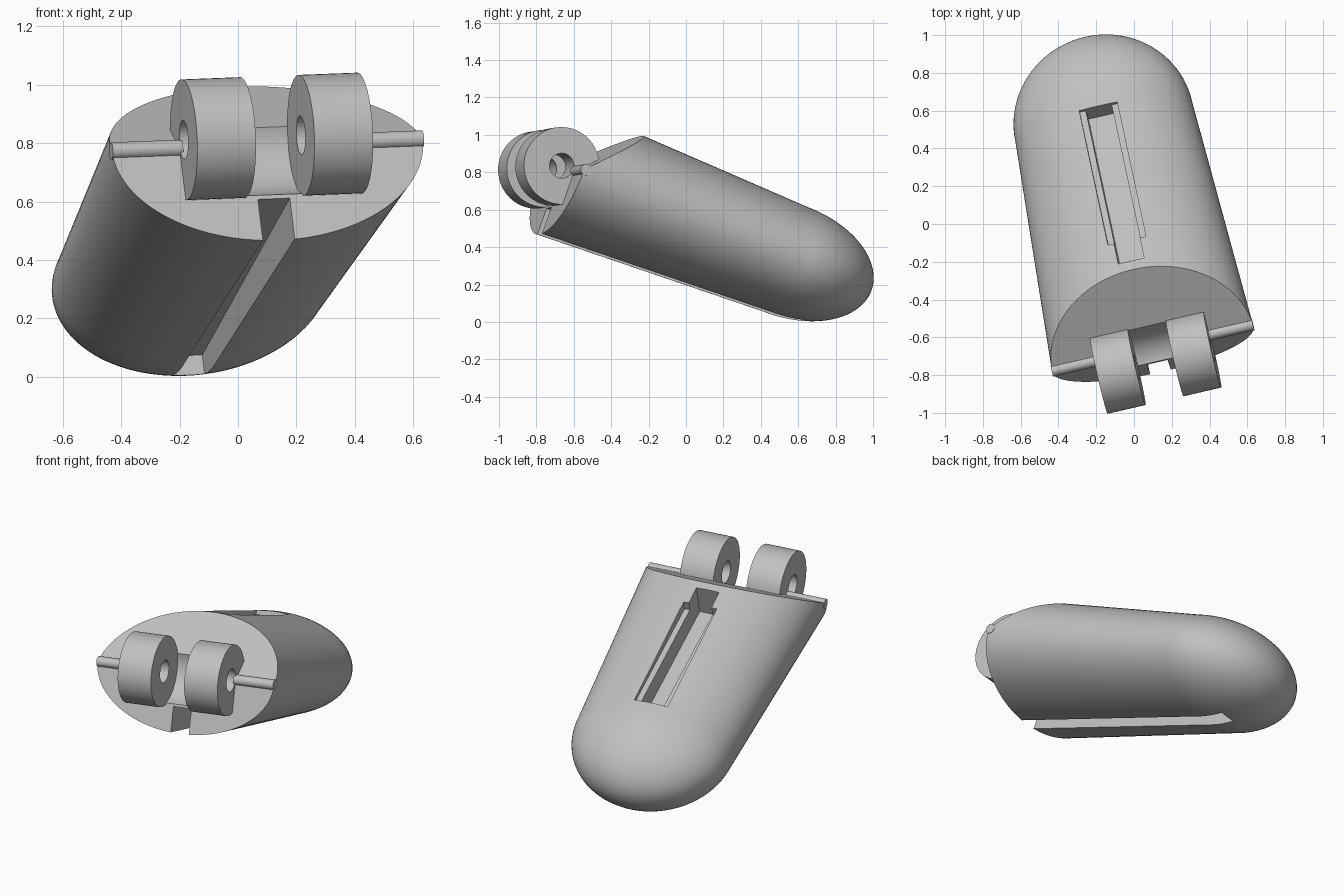
import bpy, bmesh, math
from mathutils import Matrix, Vector

if "Cube" in bpy.data.objects:
    bpy.data.objects.remove(bpy.data.objects["Cube"], do_unlink=True)

# Single grey finish
grey = bpy.data.materials.new("plain grey")
grey.use_nodes = True
COLOUR = (0.53, 0.53, 0.53, 1)
grey.diffuse_color = COLOUR
grey.node_tree.nodes["Principled BSDF"].inputs["Base Color"].default_value = COLOUR

# Tilted frame: x along the hinge, y along the body, z out of its back
along = Vector((-0.197, 0.914, -0.353)).normalized()
side = Vector((0.972, 0.231, 0.035))
side = (side - along * side.dot(along)).normalized()
up = side.cross(along)
FRAME = Matrix.Translation((0.1, -0.665, 0.797)) @ Matrix((side, along, up)).transposed().to_4x4()

LENGTH = 1.318       # hinge line to start of the dome
HINGE_Y = -0.075     # centre of the knuckles
SIDES = 96


def finish(name, bm):
    bmesh.ops.recalc_face_normals(bm, faces=bm.faces)
    mesh = bpy.data.meshes.new(name)
    bm.to_mesh(mesh)
    bm.free()
    mesh.materials.append(grey)
    obj = bpy.data.objects.new(name, mesh)
    bpy.context.collection.objects.link(obj)
    return obj


def box(name, x, y, z):
    """Box from three (low, high) ranges."""
    bm = bmesh.new()
    bmesh.ops.create_cube(bm, size=1)
    for v in bm.verts:
        v.co = [r[0] if c < 0 else r[1] for c, r in zip(v.co, (x, y, z))]
    return finish(name, bm)


def rod(name, x0, x1, radius, y):
    """Cylinder lying along the hinge direction."""
    bm = bmesh.new()
    bmesh.ops.create_cone(bm, cap_ends=True, segments=64, radius1=radius, radius2=radius,
                          depth=x1 - x0,
                          matrix=Matrix.Translation(((x0 + x1) / 2, y, 0))
                          @ Matrix.Rotation(math.pi / 2, 4, 'Y'))
    return finish(name, bm)


def cut(obj, cutter):
    cutter.hide_render = True
    mod = obj.modifiers.new("cut", 'BOOLEAN')
    mod.operation, mod.solver, mod.object = 'DIFFERENCE', 'EXACT', cutter
    bpy.context.view_layer.objects.active = obj
    bpy.ops.object.modifier_apply(modifier=mod.name)
    bpy.data.objects.remove(cutter, do_unlink=True)


# Body: tapered elliptical tube with a rounded end
profile = [(0, 0.547, 0.352), (LENGTH, 0.48, 0.3)]
for i in range(1, 24):
    t = i / 24 * math.pi / 2
    profile.append((LENGTH + 0.48 * math.sin(t), 0.48 * math.cos(t), 0.3 * math.cos(t)))
bm = bmesh.new()
rings = []
for y, a, h in profile:
    rings.append([bm.verts.new((a * math.cos(k * math.tau / SIDES), y,
                                h * math.sin(k * math.tau / SIDES))) for k in range(SIDES)])
for r, s in zip(rings, rings[1:]):
    for k in range(SIDES):
        n = (k + 1) % SIDES
        bm.faces.new((r[k], r[n], s[n], s[k]))
bm.faces.new(rings[0])
tip = bm.verts.new((0, LENGTH + 0.48, 0))
for k in range(SIDES):
    bm.faces.new((rings[-1][k], rings[-1][(k + 1) % SIDES], tip))

# Slanted clearance face above the hinge line
bmesh.ops.bisect_plane(bm, geom=bm.verts[:] + bm.edges[:] + bm.faces[:], plane_co=(0, 0.001, 0),
                       plane_no=(0, -1, 1), clear_outer=True)
bmesh.ops.contextual_create(bm, geom=[e for e in bm.edges if e.is_boundary])
body = finish("body", bm)

# Hinge clearance, underside groove and stepped slot in the back
cut(body, rod("hinge_gap", -0.103, 0.103, 0.2, HINGE_Y))
cut(body, box("lower_groove", (-0.056, 0.056), (-0.2, 1.52), (-0.6, -0.2)))
cut(body, box("back_slot", (-0.07, 0.07), (0.39, 1.3), (0.14, 0.6)))
cut(body, box("back_slot_step", (-0.103, 0.103), (0.51, 1.3), (0.27, 0.6)))
parts = [body]

# Pair of bored knuckles and the ridge bars beside them
for word, s in (("right", -1), ("left", 1)):
    lo, hi = sorted((s * 0.103, s * 0.309))
    knuckle = rod(word + "_knuckle", lo, hi, 0.207, HINGE_Y)
    cut(knuckle, rod("bore", lo - 0.1, hi + 0.1, 0.067, HINGE_Y))
    lo, hi = sorted((s * 0.3, s * 0.547))
    parts += [knuckle, rod(word + "_ridge_bar", lo, hi, 0.03, 0.01)]

# Place in the tilted frame and shade
for obj in parts:
    obj.data.transform(FRAME)
    bpy.ops.object.select_all(action='DESELECT')
    obj.select_set(True)
    bpy.context.view_layer.objects.active = obj
    bpy.ops.object.shade_smooth_by_angle(angle=math.radians(30))
